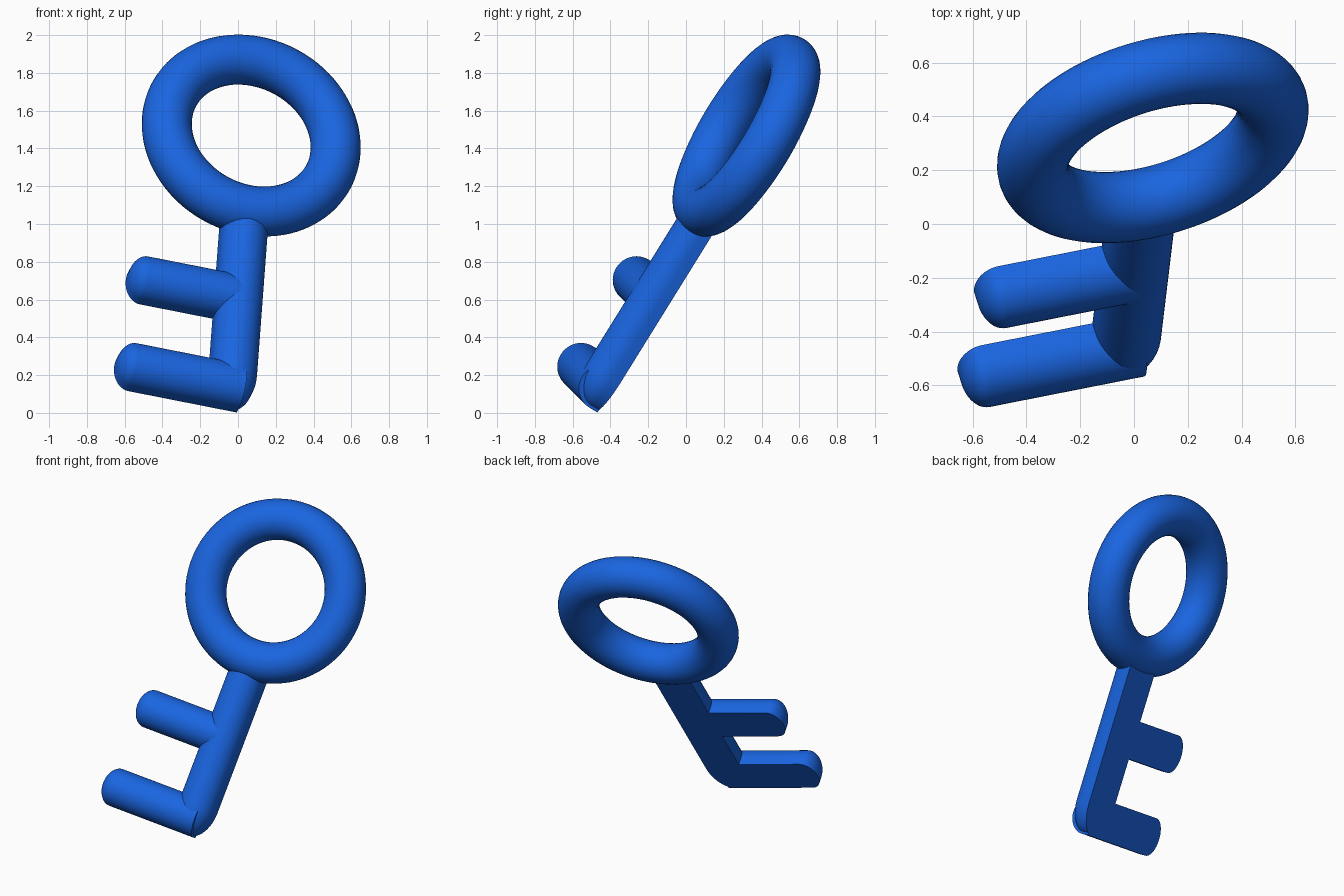
import bpy, bmesh, math
from mathutils import Vector, Matrix

if "Cube" in bpy.data.objects:
    bpy.data.objects.remove(bpy.data.objects["Cube"])

# Key frame: d runs up the shaft, t along the teeth, n out of the front
t = Vector((-0.963, -0.19, 0.19)).normalized()
d = Vector((0.062, 0.526, 0.848))
d = (d - t * d.dot(t)).normalized()
n = d.cross(t).normalized()
C = Vector((0.07, 0.32, 1.468))        # ring centre
R, TUBE = 0.463, 0.1325
HALF, SIDE, BACK = 0.125, 0.05, -0.092  # D-section: half width, straight side, back plane

mat = bpy.data.materials.new("blue")
mat.diffuse_color = (0.01, 0.13, 0.75, 1)
mat.use_nodes = True
mat.node_tree.nodes["Principled BSDF"].inputs["Base Color"].default_value = mat.diffuse_color


def finish(ob):
    ob.data.materials.append(mat)
    bpy.ops.object.select_all(action='DESELECT')
    ob.select_set(True)
    bpy.context.view_layer.objects.active = ob
    bpy.ops.object.shade_smooth_by_angle(angle=math.radians(40))


def d_bar(name, start, along, across, length, end):
    """Flat-backed bar with a round front and a rounded far end."""
    seg, cap = 24, 12
    stations = [(0, 1)]
    for i in range(cap + 1):
        a = math.pi / 2 * i / cap
        stations.append((length - end + end * math.sin(a), max(math.cos(a), 0.001)))
    bm = bmesh.new()
    rings = []
    for pos, k in stations:
        sec = [(-HALF * k, 0)]
        for j in range(seg + 1):
            a = math.pi * (1 - j / seg)
            sec.append((HALF * k * math.cos(a), SIDE + HALF * k * math.sin(a)))
        sec.append((HALF * k, 0))
        rings.append([bm.verts.new(start + along * pos + across * w + n * (BACK + h))
                      for w, h in sec])
    m = len(rings[0])
    for a, b in zip(rings, rings[1:]):
        for j in range(m):
            bm.faces.new((a[j], a[(j + 1) % m], b[(j + 1) % m], b[j]))
    bm.faces.new(rings[0])
    bm.faces.new(rings[-1])
    bmesh.ops.recalc_face_normals(bm, faces=bm.faces)
    me = bpy.data.meshes.new(name)
    bm.to_mesh(me)
    bm.free()
    ob = bpy.data.objects.new(name, me)
    bpy.context.collection.objects.link(ob)
    finish(ob)


# Ring handle
bpy.ops.mesh.primitive_torus_add(major_radius=R, minor_radius=TUBE,
                                 major_segments=96, minor_segments=32)
ring = bpy.context.object
ring.name = "ring_handle"
rot = Matrix((-t, d, n)).transposed().to_4x4()
ring.data.transform(Matrix.Translation(C) @ rot)
finish(ring)

# Shaft, from inside the ring tube down to its rounded tip
axis = C - t * 0.01
d_bar("shaft", axis - d * 0.45, -d, t, 1.66 - 0.45, 0.2)

# Teeth: (name, height on shaft, root offset, tip offset)
for name, b, a0, a1 in (("lower_tooth", -1.538, -0.055, 0.628),
                        ("upper_tooth", -0.99, 0.0, 0.6)):
    d_bar(name, C + d * b + t * a0, t, d, a1 - a0, 0.085)
